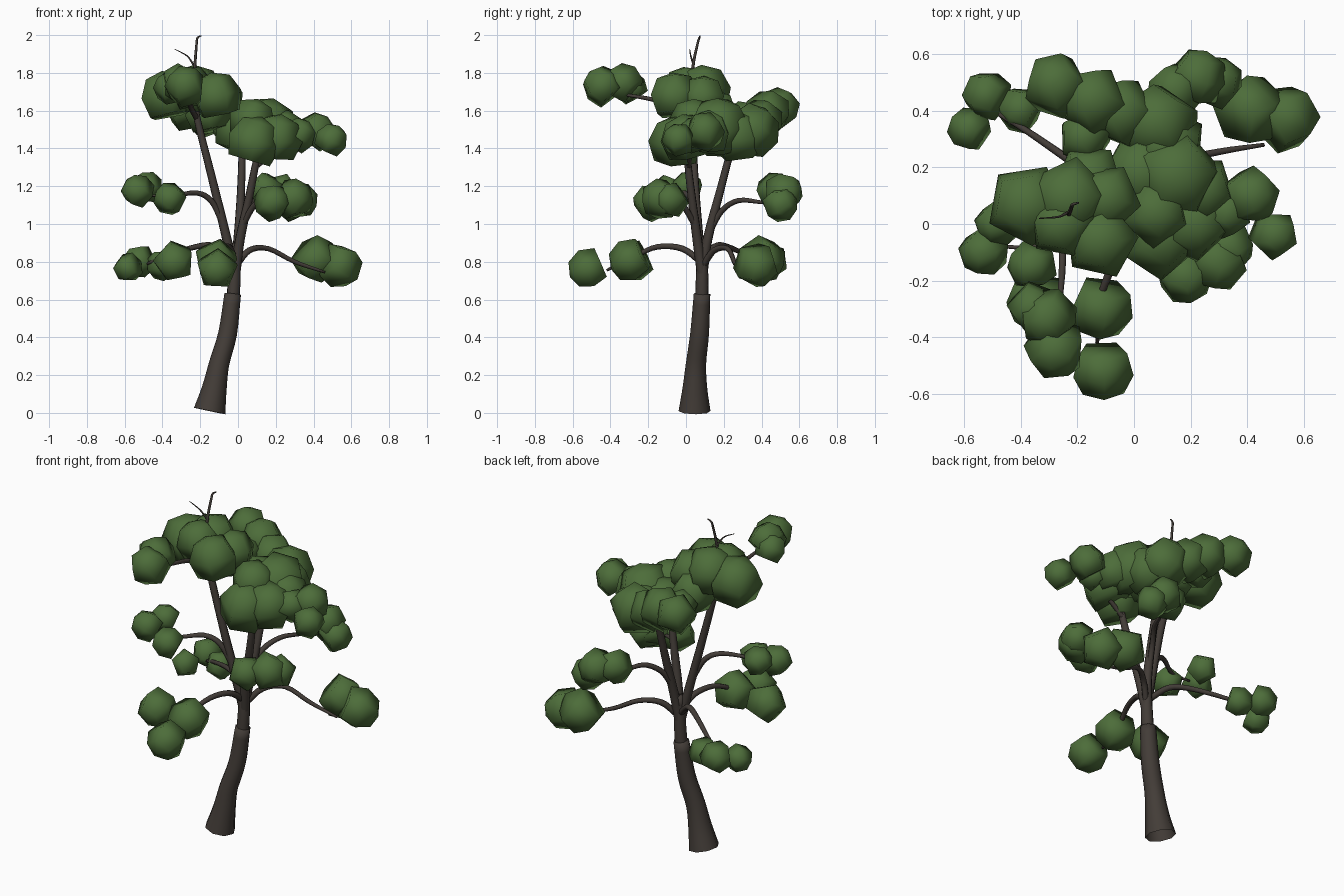
import bpy, math, random
from mathutils import Vector, Matrix

random.seed(4)


def material(name, rgb):
    m = bpy.data.materials.new(name)
    m.diffuse_color = (*rgb, 1)
    return m


BARK = material("dark bark", (0.056, 0.046, 0.039))
LEAF = material("leaf green", (0.074, 0.153, 0.042))


def make_object(name, verts, faces, mat):
    me = bpy.data.meshes.new(name)
    me.from_pydata(verts, [], faces)
    me.materials.append(mat)
    for p in me.polygons:
        p.use_smooth = True
    ob = bpy.data.objects.new(name, me)
    bpy.context.collection.objects.link(ob)
    return ob


def bridge(start, rings, n):
    """Quads between consecutive rings of n vertices."""
    return [(start + i * n + j, start + i * n + (j + 1) % n,
             start + (i + 1) * n + (j + 1) % n, start + (i + 1) * n + j)
            for i in range(rings - 1) for j in range(n)]


def spline(pts, steps=4):
    """Catmull-Rom through 4D points (x, y, z, radius)."""
    p = [Vector(q) for q in pts]
    p = [2 * p[0] - p[1]] + p + [2 * p[-1] - p[-2]]
    out = []
    for i in range(1, len(p) - 2):
        a, b, c, d = p[i - 1:i + 3]
        for k in range(steps):
            t = k / steps
            out.append(0.5 * (2 * b + (c - a) * t + (2 * a - 5 * b + 4 * c - d) * t * t
                              + (3 * b - a - 3 * c + d) * t ** 3))
    return out + [p[-2]]


def tube(name, pts, sides=7):
    path = spline(pts)
    verts, u = [], Vector((1, 0.1, 0))
    for i, q in enumerate(path):
        tan = (path[min(i + 1, len(path) - 1)] - path[max(i - 1, 0)]).to_3d().normalized()
        u = (u - tan * u.dot(tan)).normalized()      # carry the frame along the path
        v = tan.cross(u)
        for j in range(sides):
            a = 2 * math.pi * j / sides
            verts.append(q.to_3d() + (u * math.cos(a) + v * math.sin(a)) * max(q.w, 0.002))
    faces = bridge(0, len(path), sides)
    faces.append(tuple(range(len(verts) - sides, len(verts))))
    return make_object(name, verts, faces, BARK)


def leaf_cluster(name, axis, leaves):
    """Five-sided leaf domes with a flat base, pointing along axis."""
    verts, faces = [], []
    profile = [(0.80, -0.78), (1.0, -0.05), (0.68, 0.60)]   # radius, height
    for x, y, z, r in leaves:
        r *= 1.07
        s = len(verts)
        tilt = Vector(axis).normalized() + Vector([random.uniform(-.15, .15) for _ in range(3)])
        rot = tilt.to_track_quat('Z', 'Y').to_matrix() @ Matrix.Rotation(random.uniform(0, 6), 3, 'Z')
        c = Vector((x, y, z))
        for pr, ph in profile:
            for j in range(5):
                a = 2 * math.pi * j / 5
                verts.append(c + rot @ Vector((pr * math.cos(a), pr * math.sin(a), ph)) * r)
        verts.append(c + rot @ Vector((0, 0, 0.82)) * r)
        faces += bridge(s, 3, 5)
        faces += [(s + 10 + j, s + 10 + (j + 1) % 5, s + 15) for j in range(5)]
        faces.append(tuple(s + 4 - j for j in range(5)))
    return make_object(name, verts, faces, LEAF)


# Trunk and its thinner continuation
tube("trunk", [(-.15, .045, .01, .085), (-.125, .047, .13, .066), (-.10, .053, .26, .054),
               (-.055, .072, .42, .05), (-.028, .085, .63, .044)], 8)
tube("upper_trunk", [(-.03, .085, .58, .036), (-.02, .086, .72, .034), (-.018, .088, .9, .026)])

# Three main stems
tube("left_stem", [(-.02, .085, .74, .028), (-.055, .07, .9, .026), (-.14, .045, 1.25, .022),
                   (-.215, .035, 1.55, .019), (-.235, .035, 1.7, .013)])
tube("back_stem", [(-.02, .088, .74, .028), (.0, .115, .92, .026), (.015, .18, 1.17, .022),
                   (.02, .25, 1.42, .018), (.0, .32, 1.54, .008)])
tube("right_stem", [(-.015, .085, .74, .028), (.01, .06, .92, .026), (.06, .03, 1.15, .022),
                    (.1, .01, 1.35, .018), (.13, .03, 1.46, .008)])

# Bare twigs at the top
tube("top_twig", [(-.235, .035, 1.66, .014), (-.23, .035, 1.82, .009),
                  (-.22, .06, 1.95, .007), (-.215, .07, 1.985, .006), (-.195, .075, 1.997, .003)], 5)
tube("side_twig", [(-.235, .04, 1.84, .006), (-.27, .025, 1.89, .004), (-.335, .02, 1.925, .002)], 5)

# Drooping side branches
tube("low_left_branch", [(-.03, .09, .8, .018), (-.12, .15, .88, .017), (-.22, .22, .88, .015),
                         (-.38, .33, .83, .012), (-.48, .39, .79, .008)])
tube("low_right_branch", [(-.01, .09, .78, .018), (.06, .15, .86, .017), (.16, .22, .87, .014),
                          (.3, .255, .80, .012), (.46, .28, .745, .007)])
tube("low_front_branch", [(-.02, .08, .8, .018), (-.04, -.02, .87, .017), (-.08, -.15, .88, .015),
                          (-.12, -.27, .83, .012), (-.13, -.42, .755, .007)])
tube("mid_left_branch", [(-.08, .06, 1.0, .017), (-.14, .03, 1.12, .016), (-.22, -.01, 1.165, .014),
                         (-.34, -.08, 1.15, .010), (-.46, -.08, 1.15, .006)])
tube("mid_back_branch", [(.0, .13, .97, .017), (.03, .19, 1.07, .016), (.09, .28, 1.125, .014),
                         (.15, .4, 1.115, .010), (.2, .47, 1.11, .006)])
tube("mid_right_branch", [(.03, .045, 1.0, .017), (.08, -.01, 1.09, .016), (.14, -.07, 1.13, .013),
                          (.24, -.12, 1.12, .007)])
tube("high_front_branch", [(-.22, .035, 1.56, .015), (-.25, -.06, 1.62, .014), (-.255, -.18, 1.66, .012),
                           (-.27, -.36, 1.69, .007)])
tube("high_right_branch", [(.09, .015, 1.3, .014), (.2, .02, 1.38, .012), (.32, .03, 1.42, .010),
                           (.44, .03, 1.45, .006)])
tube("high_back_branch", [(.02, .24, 1.38, .014), (-.05, .33, 1.48, .012), (-.2, .44, 1.56, .007)])

# Low leaf clusters, pointing out and down
leaf_cluster("low_left_leaves", (-.75, .5, -.35),
             [(-.53, .46, .80, .085), (-.41, .41, .78, .08), (-.59, .34, .765, .075)])
leaf_cluster("low_right_leaves", (.7, .45, -.5), [(.42, .41, .80, .12), (.55, .38, .775, .115)])
leaf_cluster("low_front_leaves", (-.1, -.85, -.45),
             [(-.12, -.31, .80, .11), (-.11, -.53, .755, .105), (-.34, -.29, .795, .105)])

# Middle leaf clusters, pointing outwards
leaf_cluster("mid_left_leaves", (-.8, -.35, .35),
             [(-.37, -.15, 1.14, .085), (-.54, -.10, 1.18, .085), (-.49, .0, 1.20, .08)])
leaf_cluster("mid_back_leaves", (.4, .8, .25),
             [(.15, .48, 1.18, .095), (.23, .53, 1.17, .10), (.30, .51, 1.11, .09)])
leaf_cluster("mid_right_leaves", (.65, -.5, .5),
             [(.30, -.14, 1.14, .105), (.19, -.19, 1.12, .095), (.34, -.09, 1.13, .09)])

# Upper canopy
leaf_cluster("high_front_leaves", (-.2, -.6, .7),
             [(-.28, -.45, 1.74, .105), (-.31, -.34, 1.755, .10), (-.36, -.30, 1.73, .085)])
leaf_cluster("high_right_leaves", (.6, -.1, .7),
             [(.50, -.04, 1.455, .085), (.42, .10, 1.50, .10), (.33, .04, 1.48, .09)])
leaf_cluster("high_back_leaves", (-.25, .5, .8),
             [(-.28, .50, 1.62, .11), (-.15, .44, 1.60, .12), (-.18, .31, 1.57, .09),
              (-.05, .40, 1.55, .12), (.08, .36, 1.51, .14)])
leaf_cluster("left_crown_leaves", (-.1, -.05, 1),
             [(-.38, .07, 1.69, .14), (-.23, .09, 1.72, .14), (-.12, -.06, 1.69, .13),
              (-.10, .09, 1.68, .12), (-.26, .0, 1.73, .12), (-.16, .16, 1.60, .12)])
leaf_cluster("right_crown_leaves", (.2, -.05, 1),
             [(.15, .17, 1.53, .16), (.09, -.05, 1.45, .14), (.21, .0, 1.47, .13),
              (.03, .18, 1.50, .14), (.24, .12, 1.50, .12), (.08, .04, 1.56, .12),
              (.12, .27, 1.48, .14)])
